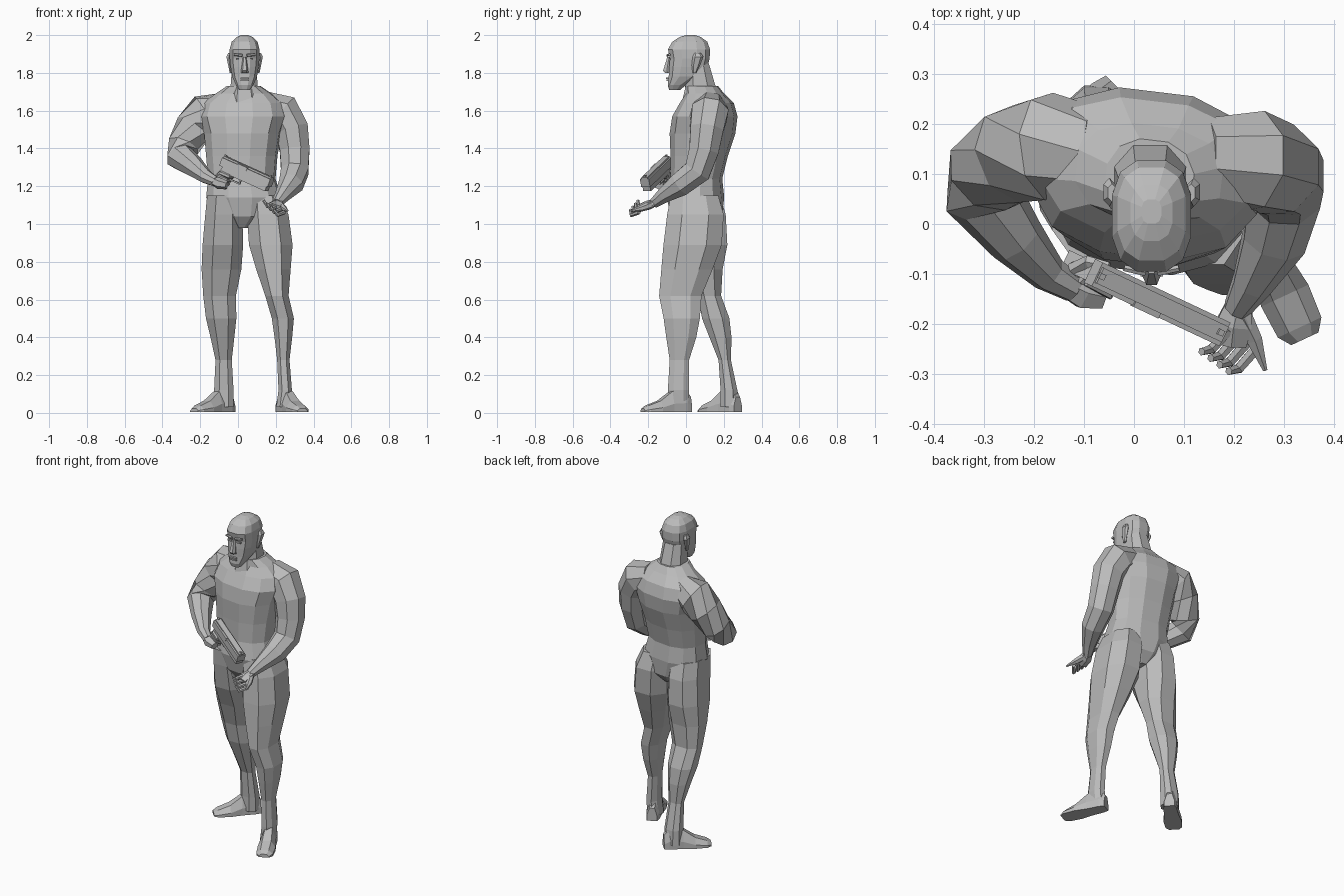
import bpy
import bmesh
from math import cos, sin, pi
from mathutils import Vector

default_cube = bpy.data.objects.get("Cube")
if default_cube:
    bpy.data.objects.remove(default_cube)

# One clay grey material for the whole figure
clay = bpy.data.materials.new("clay_grey")
clay.use_nodes = True
clay.diffuse_color = (0.5, 0.5, 0.5, 1)
clay.node_tree.nodes["Principled BSDF"].inputs["Base Color"].default_value = clay.diffuse_color


def ring(center, u, v, sides=8, square=1.0, phase=0.5):
    """Closed section around a centre; square below one makes it boxier."""
    points = []
    for i in range(sides):
        a = 2 * pi * (i + phase) / sides
        c, s = cos(a), sin(a)
        c = abs(c) ** square * (1 if c > 0 else -1)
        s = abs(s) ** square * (1 if s > 0 else -1)
        points.append(Vector(center) + u * c + v * s)
    return points


def loft(name, rings):
    """Skin a list of equal sections and cap both ends."""
    bm = bmesh.new()
    loops = [[bm.verts.new(p) for p in r] for r in rings]
    count = len(loops[0])
    for low, high in zip(loops, loops[1:]):
        for i in range(count):
            j = (i + 1) % count
            bm.faces.new((low[i], low[j], high[j], high[i]))
    bm.faces.new(loops[0][::-1])
    bm.faces.new(loops[-1])
    bmesh.ops.recalc_face_normals(bm, faces=bm.faces)
    mesh = bpy.data.meshes.new(name)
    bm.to_mesh(mesh)
    bm.free()
    mesh.materials.append(clay)
    obj = bpy.data.objects.new(name, mesh)
    bpy.context.collection.objects.link(obj)
    return obj


def stack(name, levels, sides=8, square=0.85, yaw=0.0, phase=0.5):
    """Upright body part from levels of (z, x min, x max, y min, y max)."""
    rings = []
    for z, xa, xb, ya, yb in levels:
        u = Vector((cos(yaw), sin(yaw), 0)) * (xb - xa) / 2
        v = Vector((-sin(yaw), cos(yaw), 0)) * (yb - ya) / 2
        rings.append(ring(((xa + xb) / 2, (ya + yb) / 2, z), u, v, sides, square, phase))
    return loft(name, rings)


def tube(name, path, sides=8, flat=1.0, up=(0, 0, 1)):
    """Limb along a path of (x, y, z, radius), optionally flattened along up."""
    points = [Vector(p[:3]) for p in path]
    rings = []
    for i, p in enumerate(points):
        along = (points[min(i + 1, len(points) - 1)] - points[max(i - 1, 0)]).normalized()
        side = along.cross(Vector(up)).normalized()
        radius = path[i][3]
        rings.append(ring(p, side * radius, side.cross(along) * radius * flat, sides))
    return loft(name, rings)


def box(name, center, axes, size):
    """Box on its own axes."""
    x, y, z = [a * s / 2 for a, s in zip(axes, size)]
    c = Vector(center)
    ends = [[c + x * e - y - z, c + x * e + y - z, c + x * e + y + z, c + x * e - y + z]
            for e in (-1, 1)]
    return loft(name, ends)


# Torso, turned slightly so the right shoulder sits back
stack("torso", [
    (.98, -.01, .07, -.03, .14), (1.04, -.1, .18, -.08, .19), (1.14, -.17, .23, -.1, .2),
    (1.24, -.16, .2, -.08, .19), (1.36, -.17, .21, -.08, .22), (1.48, -.18, .23, -.085, .26),
    (1.57, -.21, .26, -.07, .27), (1.64, -.19, .24, -.03, .25), (1.69, -.12, .18, 0, .2),
    (1.73, -.06, .12, -.005, .17)], sides=12, yaw=-.12)
stack("neck", [(1.64, -.06, .13, -.03, .2), (1.72, -.045, .11, -.01, .165),
               (1.85, -.035, .1, 0, .125)])

# Legs, the left one stepping forward
stack("left_leg", [
    (1.15, .05, .23, -.09, .18), (1.05, .04, .275, -.11, .21), (.89, .05, .297, -.13, .2),
    (.76, .09, .285, -.14, .15), (.62, .14, .272, -.15, .09), (.5, .175, .3, -.125, .08),
    (.4, .19, .29, -.11, .06), (.28, .205, .275, -.09, .02), (.12, .212, .288, -.1, .02),
    (.03, .2, .28, -.1, .02)])
stack("right_leg", [
    (1.15, -.17, .03, -.09, .19), (1.05, -.18, .03, -.08, .22), (.89, -.195, .035, -.05, .228),
    (.76, -.2, .025, .01, .2), (.62, -.19, -.005, .06, .19), (.5, -.175, -.003, .08, .235),
    (.4, -.15, -.015, .12, .245), (.28, -.122, -.03, .17, .24), (.12, -.13, -.02, .18, .275),
    (.03, -.13, -.02, .18, .28)])


def foot(name, heel, toward):
    """Wedge foot of (distance, half width, height) sections from heel to toe."""
    along = Vector((*toward, 0)).normalized()
    side = Vector((-along.y, along.x, 0))
    rings = []
    for d, w, h in [(0, .03, .08), (.03, .038, .12), (.11, .042, .11),
                    (.18, .052, .06), (.25, .048, .035), (.275, .03, .02)]:
        base = Vector((*heel, .004)) + along * d
        top = base + Vector((0, 0, h))
        rings.append([base - side * w, base + side * w, base + side * w + Vector((0, 0, h * .4)),
                      top + side * w * .5, top - side * w * .5,
                      base - side * w + Vector((0, 0, h * .4))])
    loft(name, rings)


foot("left_foot", (.225, .02), (.42, -.9))
foot("right_foot", (-.035, .275), (-.72, -.7))

# Arms, from inside the shoulder to the wrist
tube("right_arm", [
    (-.08, .15, 1.61, .085), (-.17, .155, 1.585, .11), (-.235, .14, 1.51, .1),
    (-.29, .105, 1.41, .088), (-.305, .06, 1.355, .078), (-.235, -.03, 1.305, .058),
    (-.17, -.1, 1.25, .038), (-.12, -.13, 1.225, .028)], up=(.6, .6, .5))
tube("left_arm", [
    (.14, .13, 1.62, .085), (.235, .125, 1.59, .105), (.285, .11, 1.5, .095),
    (.3, .095, 1.39, .085), (.3, .06, 1.28, .078), (.28, -.03, 1.21, .068),
    (.235, -.12, 1.15, .042), (.205, -.17, 1.11, .028)], up=(1, 0, 0))

# Head, with the jaw narrowing to the chin
stack("head", [
    (1.71, .005, .065, -.09, -.03), (1.735, -.012, .082, -.098, .0), (1.78, -.032, .102, -.094, .09),
    (1.83, -.041, .111, -.092, .115), (1.875, -.046, .116, -.088, .128),
    (1.925, -.046, .116, -.098, .13), (1.965, -.035, .105, -.075, .115),
    (1.99, -.008, .078, -.035, .08), (2, .015, .055, .0, .05)],
    sides=12, square=.75)

# Face details, mirrored about the middle of the head
middle = .035
world = [Vector((1, 0, 0)), Vector((0, 1, 0)), Vector((0, 0, 1))]
stack("nose", [(1.8, .015, .055, -.112, -.08), (1.812, .016, .054, -.124, -.08),
               (1.885, .026, .044, -.1, -.08)], sides=6, phase=0)
for height, depth in ((1.772, .1), (1.76, .098)):
    box("lip", (middle, -depth + .005, height), world, (.045, .02, .008))
for side, label in ((1, "left"), (-1, "right")):
    tube(label + "_brow", [(middle + side * .012, -.097, 1.893, .008),
                           (middle + side * .055, -.088, 1.897, .007)], sides=6)
    box(label + "_eye", (middle + side * .032, -.087, 1.872), world, (.026, .012, .01))
    stack(label + "_ear", [
        (1.8, middle + side * .065, middle + side * .08, .035, .055),
        (1.84, middle + side * .07, middle + side * .088, .03, .075),
        (1.885, middle + side * .07, middle + side * .098, .035, .092),
        (1.905, middle + side * .07, middle + side * .088, .045, .08)], sides=6)

# Pistol, held across the waist
back, muzzle = Vector((-.085, -.095, 1.32)), Vector((.17, -.215, 1.205))
barrel = (muzzle - back).normalized()
across = barrel.cross(Vector((0, 0, 1))).normalized()
rise = across.cross(barrel)
pistol = (barrel, across, rise)


def on_pistol(along, height, offset=0.0):
    return back + barrel * along + rise * height + across * offset


length = (muzzle - back).length
box("pistol_slide", on_pistol(length / 2, .012), pistol, (length, .052, .045))
box("pistol_top", on_pistol(length / 2, .038), pistol, (length * .98, .034, .012))
box("pistol_frame", on_pistol(length * .55, -.022), pistol, (length * .85, .044, .03))
box("ejection_port", on_pistol(length * .42, .03, .02), pistol, (.06, .016, .02))
for spot in (.02, .95):
    box("pistol_sight", on_pistol(length * spot, .046), pistol, (.012, .012, .01))
loft("pistol_grip", [
    [on_pistol(a + da, h, o) for da, o in ((-.026, -.02), (.026, -.02), (.026, .02), (-.026, .02))]
    for a, h in ((.045, -.01), (.03, -.06), (.012, -.12))])
box("trigger_guard", on_pistol(.1, -.06), pistol, (.07, .012, .008))
box("trigger_guard_front", on_pistol(.135, -.045), pistol, (.008, .012, .036))

# Right hand wrapped around the grip
tube("right_palm", [(-.14, -.115, 1.235, .03), (-.1, -.135, 1.215, .038),
                    (-.06, -.145, 1.205, .028)], sides=6, flat=.8)
tube("right_thumb", [(-.12, -.09, 1.24, .016), (-.09, -.075, 1.27, .014),
                     (-.05, -.085, 1.28, .01)], sides=6)
for i in range(4):
    a, h = .04 - i * .006, -.045 - i * .022
    tube("right_finger", [(*on_pistol(a - .02, h, .02), .012), (*on_pistol(a + .035, h, .025), .012),
                          (*on_pistol(a + .04, h, -.015), .009)], sides=6)

# Left hand open below the muzzle, fingers curled
tube("left_palm", [(.21, -.16, 1.115, .03), (.2, -.2, 1.1, .042),
                   (.195, -.24, 1.085, .034)], sides=6, flat=.6)
tube("left_thumb", [(.215, -.18, 1.105, .022), (.24, -.23, 1.085, .018),
                    (.262, -.292, 1.07, .005)], sides=6)
for i in range(4):
    x, y, z = .14 + i * .018, -.25 - i * .013, 1.125 - i * .016
    tube("left_finger", [(x + .05, y + .04, z - .015, .012), (x + .015, y, z - .03, .011),
                         (x - .005, y - .005, z, .008)], sides=6)
